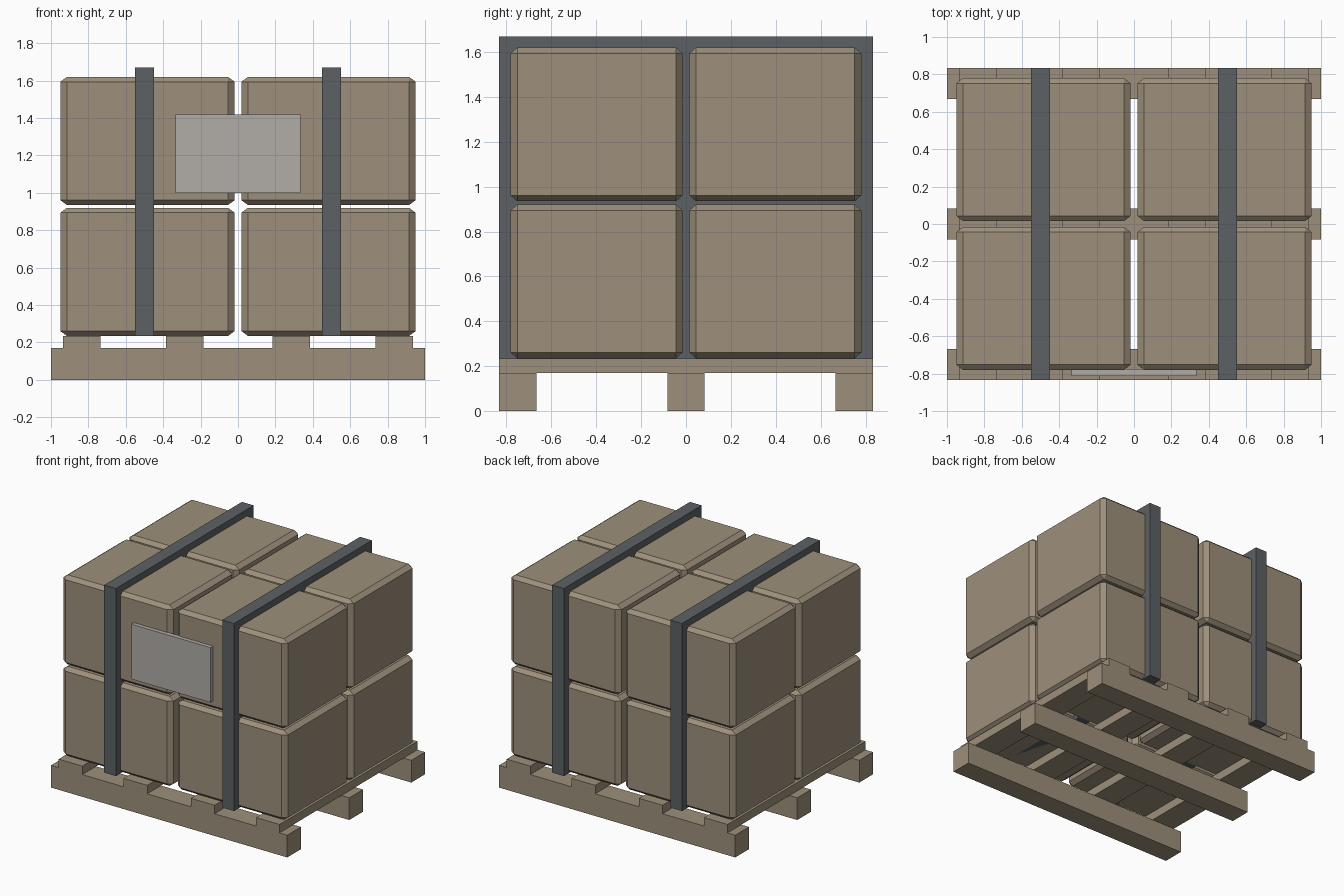
import bpy
import bmesh

default = bpy.data.objects.get("Cube")
if default:
    bpy.data.objects.remove(default, do_unlink=True)


def make_material(name, rgb):
    mat = bpy.data.materials.new(name)
    mat.use_nodes = True
    mat.diffuse_color = (*rgb, 1)
    mat.node_tree.nodes["Principled BSDF"].inputs["Base Color"].default_value = (*rgb, 1)
    return mat


TAN = make_material("cardboard tan", (0.34, 0.28, 0.2))
STEEL = make_material("strap steel grey", (0.11, 0.12, 0.127))
PAPER = make_material("label light grey", (0.44, 0.42, 0.39))


def block(name, low, high, mat, bevel=0):
    """Block between two corners; the chamfer is proportional to each side."""
    bm = bmesh.new()
    bmesh.ops.create_cube(bm, size=1)
    if bevel:
        bmesh.ops.bevel(bm, geom=bm.edges[:], offset=bevel, segments=1,
                        affect='EDGES')
    bmesh.ops.scale(bm, verts=bm.verts, vec=[h - l for l, h in zip(low, high)])
    mesh = bpy.data.meshes.new(name)
    bm.to_mesh(mesh)
    bm.free()
    mesh.materials.append(mat)
    obj = bpy.data.objects.new(name, mesh)
    obj.location = [(l + h) / 2 for l, h in zip(low, high)]
    bpy.context.collection.objects.link(obj)
    return obj


DEPTH = 0.833      # half depth of the pallet
RUNNER_TOP = 0.17
DECK_TOP = 0.235

# Pallet: three runners along the width, four slats across them
for y in (-0.75, 0, 0.75):
    block("pallet_runner", (-1, y - 0.083, 0), (1, y + 0.083, RUNNER_TOP), TAN)
for x in (-0.835, -0.285, 0.285, 0.835):
    block("pallet_slat", (x - 0.1, -DEPTH, RUNNER_TOP), (x + 0.1, DEPTH, DECK_TOP), TAN)

# Two layers of four chamfered cartons
for z in (DECK_TOP, 0.935):
    for x in (-0.484, 0.484):
        for y in (-0.398, 0.398):
            block("carton", (x - 0.466, y - 0.383, z),
                  (x + 0.466, y + 0.383, z + 0.685), TAN, bevel=0.038)

# Straps pass right through the stack as solid bands
for x in (-0.5, 0.5):
    block("strap", (x - 0.05, -DEPTH, DECK_TOP), (x + 0.05, DEPTH, 1.67), STEEL)

# Shipping label on the front
block("label", (-0.335, -0.812, 1.0), (0.335, -0.775, 1.42), PAPER)
